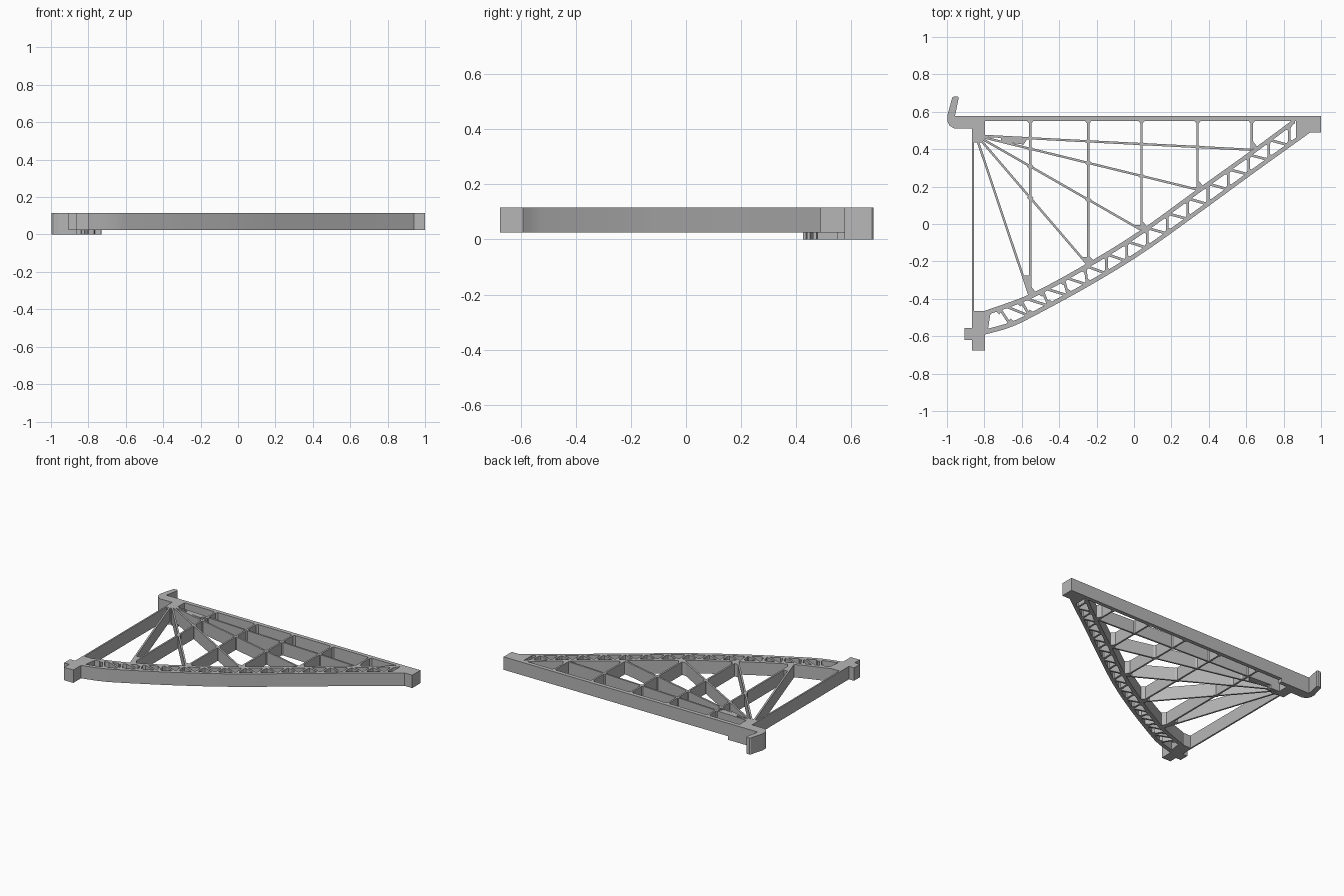
import bpy
import bmesh
from mathutils import Vector

if "Cube" in bpy.data.objects:
    bpy.data.objects.remove(bpy.data.objects["Cube"], do_unlink=True)

BOTTOM, TOP = 0.025, 0.115
RIB = 0.012

grey = bpy.data.materials.new("light_grey")
grey.use_nodes = True
grey.diffuse_color = (0.47, 0.47, 0.47, 1)
grey.node_tree.nodes["Principled BSDF"].inputs["Base Color"].default_value = grey.diffuse_color


def plates(name, outlines, low=BOTTOM, high=TOP):
    """One object made of flat outlines extruded upwards."""
    bm = bmesh.new()
    for outline in outlines:
        base = bm.faces.new([bm.verts.new((x, y, low)) for x, y in outline])
        out = bmesh.ops.extrude_face_region(bm, geom=[base])
        moved = [g for g in out["geom"] if isinstance(g, bmesh.types.BMVert)]
        bmesh.ops.translate(bm, verts=moved, vec=(0, 0, high - low))
    bmesh.ops.recalc_face_normals(bm, faces=bm.faces)
    mesh = bpy.data.meshes.new(name)
    bm.to_mesh(mesh)
    bm.free()
    mesh.materials.append(grey)
    obj = bpy.data.objects.new(name, mesh)
    bpy.context.collection.objects.link(obj)
    return obj


def rect(x0, x1, y0, y1):
    return [(x0, y0), (x1, y0), (x1, y1), (x0, y1)]


def bar(a, b, width=RIB):
    """Outline of a straight bar between two points."""
    a, b = Vector(a), Vector(b)
    side = (b - a).orthogonal().normalized() * width / 2
    return [a + side, b + side, b - side, a - side]


def smooth(points, steps=6):
    """Catmull-Rom curve through the points."""
    p = [Vector(q) for q in points]
    p = [2 * p[0] - p[1]] + p + [2 * p[-1] - p[-2]]
    curve = []
    for a, b, c, d in zip(p, p[1:], p[2:], p[3:]):
        for i in range(steps):
            t = i / steps
            curve.append((2 * b + (c - a) * t + (2 * a - 5 * b + 4 * c - d) * t * t
                          + (3 * b - a - 3 * c + d) * t ** 3) / 2)
    return curve + [p[-2]]


def height_at(curve, x):
    for a, b in zip(curve, curve[1:]):
        if x <= b.x:
            return a.y + (b.y - a.y) * (x - a.x) / (b.x - a.x)
    return curve[-1].y


# Curved double chord
inner = smooth([(-0.80, -0.465), (-0.55, -0.372), (-0.25, -0.21), (0.04, -0.03),
                (0.34, 0.187), (0.63, 0.395), (0.86, 0.565)])
outer = smooth([(-0.80, -0.592), (-0.67, -0.555), (-0.55, -0.50), (-0.25, -0.337),
                (0.04, -0.16), (0.34, 0.053), (0.63, 0.265), (0.95, 0.495)])


def strip(curve, shift):
    return curve + [p + Vector((0, shift)) for p in reversed(curve)]


plates("inner_chord", [strip(inner, -0.027)])
plates("outer_chord", [strip(outer, 0.027)])

# Zigzag lattice between the chords, with small gussets at its joints
lattice, gussets = [], []
bays, first, last = 15, -0.69, 0.83
step = (last - first) / (bays - 1)
for i in range(bays):
    x = first + i * step
    lean = 0.03 * max(0, 1 - i / 5)
    up = Vector((x - lean, height_at(inner, x - lean) - 0.012))
    down = Vector((x + lean, height_at(outer, x + lean) + 0.012))
    before = Vector((x - step, height_at(inner, x - step) - 0.012))
    if i == 0:
        before = Vector((-0.765, height_at(inner, -0.765) - 0.012))
    lattice += [bar(up, down, 0.014)]
    if i > 0:
        lattice += [bar(before, down, 0.014)]
    for joint, curve, sign in ((up, inner, -1), (down, outer, 1)):
        a, b = joint.x - 0.022, joint.x + 0.022
        gussets.append([(a, height_at(curve, a) + sign * 0.02),
                        (b, height_at(curve, b) + sign * 0.02),
                        (joint.x, joint.y + sign * 0.034)])
plates("lattice_bars", lattice)
plates("lattice_gussets", gussets)

# Straight edge bars and end blocks
plates("back_bar", [rect(-0.96, 1.0, 0.55, 0.578)])
plates("side_bar", [rect(-0.866, -0.855, -0.47, 0.45)])
plates("end_block", [[(0.865, 0.56), (0.865, 0.436), (0.94, 0.488), (1.0, 0.488),
                      (1.0, 0.578), (0.865, 0.578)]])
plates("foot_block", [rect(-0.866, -0.796, -0.675, -0.465),
                      rect(-0.905, -0.86, -0.62, -0.555),
                      [(-0.80, -0.59), (-0.785, -0.588), (-0.765, -0.465), (-0.80, -0.465)]])

# Hub block and upturned hook reach down to the ground
plates("hub_block", [[(-0.866, 0.578), (-0.866, 0.435), (-0.82, 0.435),
                      (-0.797, 0.465), (-0.797, 0.578)]], 0)
plates("hook", [[(-0.86, 0.51), (-0.86, 0.578), (-0.957, 0.578), (-0.937, 0.675),
                 (-0.942, 0.681), (-0.965, 0.681), (-0.972, 0.675), (-0.998, 0.58),
                 (-0.998, 0.55), (-0.985, 0.525), (-0.96, 0.51)]], 0)
plates("back_bar_step", [rect(-0.80, -0.73, 0.55, 0.578)], 0, BOTTOM)

# Fan of spokes, ribs and the webs where they meet
hub = [(-0.838, 0.45), (-0.825, 0.455), (-0.82, 0.46), (-0.82, 0.467), (-0.82, 0.472)]
nodes = [(-0.56, -0.38), (-0.25, -0.215), (0.035, -0.03), (0.335, 0.185), (0.625, 0.397)]
spokes, feet, ribs, webs, joints = [], [], [], [], []
for i, (start, node) in enumerate(zip(hub, nodes)):
    a, b = Vector(start), Vector(node)
    spokes.append(bar(a, b))
    t = min((-0.73 - a.x) / (b.x - a.x), (0.43 - a.y) / (b.y - a.y) if i < 3 else 1)
    feet.append(bar(a, a.lerp(b, t)))
    x = node[0] + 0.005
    ribs.append(rect(x - RIB / 2, x + RIB / 2, node[1], 0.56))
    # Triangular web in the sharp corner beside the rib
    back = b + (a - b).normalized() * (0.11 if i == 0 else 0.05)
    webs.append([back, b, (x + 0.03, height_at(inner, x + 0.03) - 0.005),
                 (x + 0.006, b.y + 0.045), (x - 0.006, back.y)])
    webs.append([(x - 0.02, 0.555), (x + 0.02, 0.555), (x, 0.53)])
for i, node in enumerate(nodes):
    x = node[0] + 0.005
    for start, end in list(zip(hub, nodes))[i + 1:]:
        y = start[1] + (end[1] - start[1]) * (x - start[0]) / (end[0] - start[0])
        joints.append([(x - 0.018, y), (x, y - 0.018), (x + 0.018, y), (x, y + 0.018)])
plates("spokes", spokes)
plates("spoke_feet", feet, 0, BOTTOM)
plates("ribs", ribs)
plates("corner_webs", webs)
plates("rib_joints", joints)
plates("spoke_gusset", [[(-0.71, 0.463), (-0.57, 0.455), (-0.59, 0.425), (-0.71, 0.441)]])
